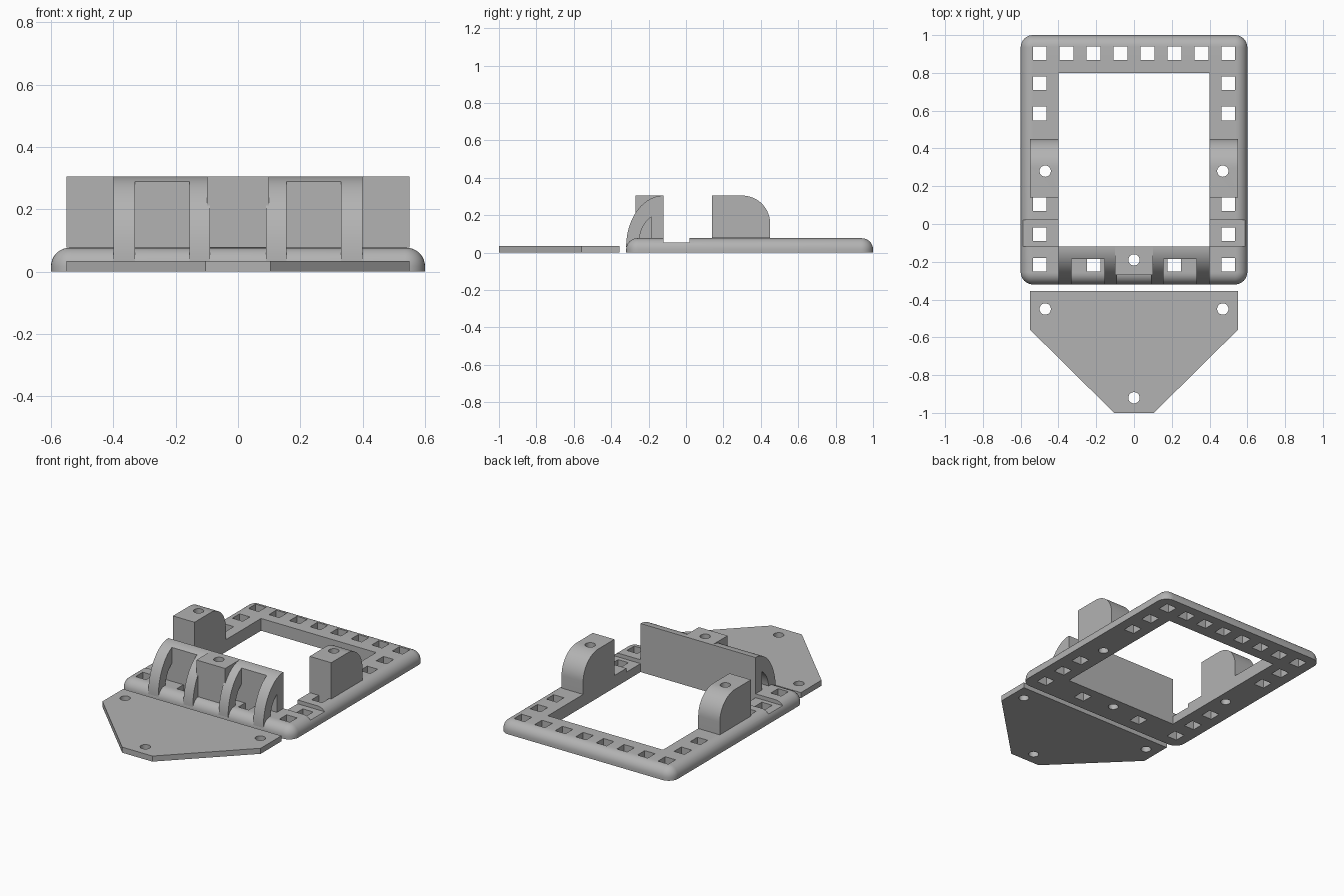
import bpy, bmesh
from math import sin, cos, pi

if "Cube" in bpy.data.objects:
    bpy.data.objects.remove(bpy.data.objects["Cube"], do_unlink=True)

grey = bpy.data.materials.new("plain_grey")
grey.use_nodes = True
colour = (0.45, 0.45, 0.45, 1)
grey.diffuse_color = colour
grey.node_tree.nodes["Principled BSDF"].inputs["Base Color"].default_value = colour

DECK = 0.077      # top of the frame
TOP = 0.305       # top of the uprights
BACK = -0.12      # rear face of the front wall
WALL = -0.185     # front face of the front wall
FRONT = -0.32     # front edge of the frame
HOLE = 0.03       # screw hole radius


def finish(name, bm):
    bmesh.ops.recalc_face_normals(bm, faces=bm.faces)
    mesh = bpy.data.meshes.new(name)
    bm.to_mesh(mesh)
    bm.free()
    mesh.materials.append(grey)
    obj = bpy.data.objects.new(name, mesh)
    bpy.context.collection.objects.link(obj)
    return obj


def loft(bm, rings):
    """Join matching rings of points and cap both ends."""
    rings = [[bm.verts.new(p) for p in ring] for ring in rings]
    n = len(rings[0])
    for a, b in zip(rings, rings[1:]):
        for i in range(n):
            j = (i + 1) % n
            bm.faces.new((a[i], a[j], b[j], b[i]))
    bm.faces.new(rings[0])
    bm.faces.new(rings[-1])


def plan_prism(bm, pts, lo, hi):
    loft(bm, [[(x, y, z) for x, y in pts] for z in (lo, hi)])


def side_prism(name, pts, lo, hi):
    bm = bmesh.new()
    loft(bm, [[(x, y, z) for y, z in pts] for x in (lo, hi)])
    return finish(name, bm)


def rect(x0, x1, y0, y1):
    return [(x0, y0), (x1, y0), (x1, y1), (x0, y1)]


def circle(x, y, n=24):
    return [(x + HOLE * cos(2 * pi * i / n), y + HOLE * sin(2 * pi * i / n)) for i in range(n)]


def cut(obj, outlines, lo=-0.1, hi=0.5):
    """Cut vertical prisms with the given outlines out of an object."""
    bm = bmesh.new()
    for pts in outlines:
        plan_prism(bm, pts, lo, hi)
    cutter = finish("cutter", bm)
    cutter.hide_render = True
    mod = obj.modifiers.new("cut", 'BOOLEAN')
    mod.operation, mod.solver, mod.object = 'DIFFERENCE', 'EXACT', cutter
    bpy.context.view_layer.objects.active = obj
    bpy.ops.object.modifier_apply(modifier=mod.name)
    bpy.data.objects.remove(cutter, do_unlink=True)


def arc(cy, cz, ry, rz, start, end, n=16):
    """Elliptical arc in the side plane."""
    angles = [start + (end - start) * i / n for i in range(n + 1)]
    return [(cy + ry * cos(a), cz + rz * sin(a)) for a in angles]


def rounded_outline(inset, z, radius=0.065, n=8):
    pts = []
    r = radius - inset
    corners = [(1, 1), (-1, 1), (-1, -1), (1, -1)]
    for k, (sx, sy) in enumerate(corners):
        cx = sx * (0.6 - radius)
        cy = 1.0 - radius if sy > 0 else FRONT + radius
        for i in range(n + 1):
            a = (k + i / n) * pi / 2
            pts.append((cx + r * cos(a), cy + r * sin(a), z))
    return pts


# Frame with a rounded outer edge
edge = 0.06
rings = [rounded_outline(0, 0)]
for i in range(9):
    a = i / 8 * pi / 2
    rings.append(rounded_outline(edge * (1 - cos(a)), DECK - edge + edge * sin(a)))
bm = bmesh.new()
loft(bm, rings)
frame = finish("frame", bm)

# Opening, shallow side notches, then square and round holes
cut(frame, [rect(-0.4, 0.4, BACK, 0.8)])
cut(frame, [rect(s * 0.5 - 0.2, s * 0.5 + 0.2, BACK, 0.02) for s in (-1, 1)], 0.053)
centres = [(-0.5 + i / 7, 0.905) for i in range(8)]
for s in (-1, 1):
    centres += [(s * 0.5, y) for y in (0.745, 0.585, 0.105, -0.055, -0.215)]
    centres.append((s * 0.214, -0.215))
h = 0.036
holes = [rect(x - h, x + h, y - h, y + h) for x, y in centres]
holes += [circle(x, y) for x, y in ((-0.47, 0.28), (0.47, 0.28), (0, -0.19))]
cut(frame, holes)

# Side blocks with a rounded rear top edge
block_side = [(0.14, DECK), (0.45, DECK)] + arc(0.30, TOP - 0.15, 0.15, 0.15, 0, pi / 2) + [(0.14, TOP)]
for s, side in ((1, "left"), (-1, "right")):
    block = side_prism(side + "_block", block_side, s * 0.4, s * 0.55)
    cut(block, [circle(s * 0.47, 0.28)])

# Curved ribs and wall panels at the front
base = 0.03
outer = arc(BACK, base, BACK - FRONT, TOP - base, pi / 2, pi, 24)
inner = arc(-0.12, DECK - 0.02, 0.13, 0.155, pi - 0.13, pi - 1.05, 10)
rib_side = [(BACK, DECK)] + outer + [(-0.25, base), (-0.25, DECK)] + inner + [(WALL, DECK)]
panel_top = [p for p in outer if p[0] > WALL]
t = (BACK - WALL) / (BACK - FRONT)
panel_side = [(BACK, DECK)] + panel_top + [(WALL, base + (TOP - base) * (1 - t * t) ** 0.5), (WALL, DECK)]
for s, side in ((1, "left"), (-1, "right")):
    side_prism(side + "_inner_rib", rib_side, s * 0.09, s * 0.155)
    side_prism(side + "_outer_rib", rib_side, s * 0.33, s * 0.4)
    side_prism(side + "_wall_panel", panel_side, s * 0.155, s * 0.33)

# Middle screw block
bm = bmesh.new()
plan_prism(bm, rect(-0.1, 0.1, -0.27, BACK), DECK, TOP)
middle = finish("middle_block", bm)
cut(middle, [circle(0, -0.19)])

# Separate flat cover plate
bm = bmesh.new()
half = [(0.55, -0.355), (0.55, -0.56), (0.105, -1.0)]
plan_prism(bm, half + [(-x, y) for x, y in reversed(half)], 0, 0.035)
plate = finish("cover_plate", bm)
cut(plate, [circle(-0.47, -0.45), circle(0.47, -0.45), circle(0, -0.92)])

# Smooth the rounded surfaces, keep the edges sharp
for obj in bpy.context.collection.objects:
    if obj.type == 'MESH':
        obj.select_set(True)
        bpy.context.view_layer.objects.active = obj
bpy.ops.object.shade_smooth_by_angle(angle=pi / 6)
